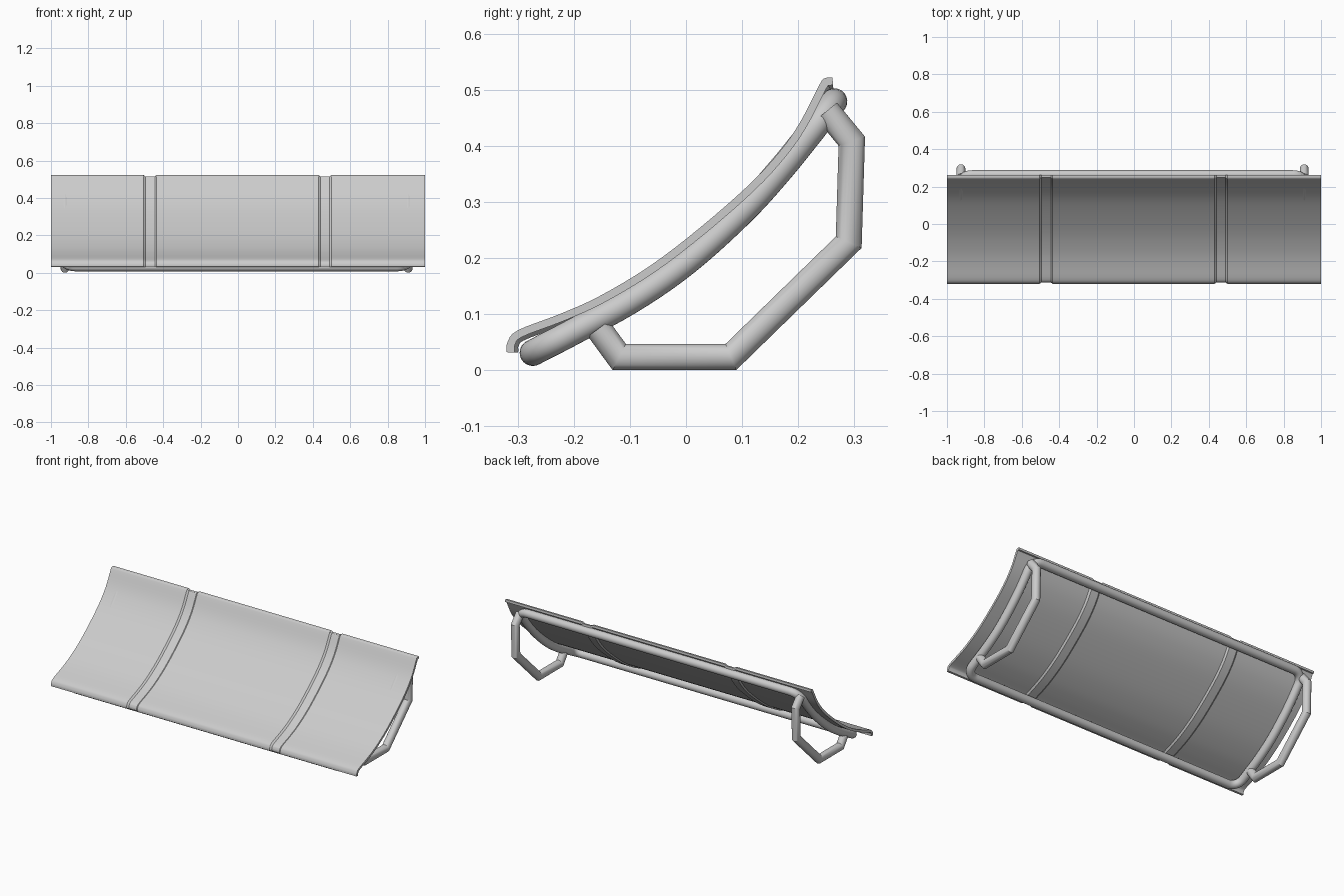
import bpy, bmesh, math
from mathutils import Vector

if "Cube" in bpy.data.objects:
    bpy.data.objects.remove(bpy.data.objects["Cube"])

R = 0.0235        # tube radius
SIDE = 0.9175     # distance of side tubes from frame centre
SHIFT = -0.0075   # the frame sits slightly off centre


def spline(pts, n):
    """Catmull-Rom samples through 2D points."""
    p = [Vector(q) for q in pts]
    p = [2 * p[0] - p[1]] + p + [2 * p[-1] - p[-2]]
    out = []
    for a, b, c, d in zip(p, p[1:], p[2:], p[3:]):
        for k in range(n):
            t = k / n
            out.append(0.5 * (2 * b + (c - a) * t + (2 * a - 5 * b + 4 * c - d) * t * t
                              + (3 * b - a - 3 * c + d) * t ** 3))
    return out + [p[-2]]


def finish(bm, name, angle=30):
    bmesh.ops.recalc_face_normals(bm, faces=bm.faces)
    me = bpy.data.meshes.new(name)
    bm.to_mesh(me)
    bm.free()
    ob = bpy.data.objects.new(name, me)
    bpy.context.collection.objects.link(ob)
    bpy.context.view_layer.objects.active = ob
    ob.select_set(True)
    bpy.ops.object.shade_smooth_by_angle(angle=math.radians(angle))
    ob.select_set(False)
    return ob


def tube(path, name, caps, sides=24):
    """Round tube with mitred joints, mirrored across x."""
    path = [Vector(p) for p in path]
    segs = [(b - a).normalized() for a, b in zip(path, path[1:])]
    d = segs[0]
    u = d.orthogonal().normalized()
    v = d.cross(u)
    ring = [path[0] + R * (math.cos(a) * u + math.sin(a) * v)
            for a in (2 * math.pi * k / sides for k in range(sides))]
    bm = bmesh.new()
    rings = [[bm.verts.new(c) for c in ring]]
    for i, d in enumerate(segs):
        q = path[i + 1]
        n = d + segs[i + 1] if i + 1 < len(segs) else d
        ring = [c + d * ((q - c).dot(n) / d.dot(n)) for c in ring]
        rings.append([bm.verts.new(c) for c in ring])
    for a, b in zip(rings, rings[1:]):
        for k in range(sides):
            j = (k + 1) % sides
            bm.faces.new((a[k], a[j], b[j], b[k]))
    if caps:
        bm.faces.new(rings[0])
        bm.faces.new(rings[-1])
    else:
        # keep normals outward on the open half before mirroring
        bmesh.ops.recalc_face_normals(bm, faces=bm.faces)
    ob = finish(bm, name)
    ob.location.x = SHIFT
    m = ob.modifiers.new("mirror", 'MIRROR')
    m.use_clip = True
    return ob


# curved backrest sheet with two shallow pressed grooves
prof = spline([(-.32, .032), (-.318, .05), (-.30, .071), (-.225, .1), (-.154, .132),
               (-.064, .186), (.025, .254), (.114, .332), (.168, .391), (.204, .443),
               (.238, .509), (.247, .520), (.261, .522)], 4)
normals = []
for i in range(len(prof)):
    t = (prof[min(i + 1, len(prof) - 1)] - prof[max(i - 1, 0)]).normalized()
    normals.append(Vector((t.y, -t.x)))
THICK, DEPTH = 0.014, 0.007
stations = [(-1, 0), (-.505, 0), (-.495, DEPTH), (-.445, DEPTH), (-.435, 0),
            (.43, 0), (.44, DEPTH), (.49, DEPTH), (.50, 0), (1, 0)]
bm = bmesh.new()
loops = []
for x, dep in stations:
    top = [p + n * dep for p, n in zip(prof, normals)]
    low = [p + n * (dep + THICK) for p, n in zip(prof, normals)]
    loops.append([bm.verts.new((x, p.x, p.y)) for p in top + low[::-1]])
for a, b in zip(loops, loops[1:]):
    for k in range(len(a)):
        j = (k + 1) % len(a)
        bm.faces.new((a[k], a[j], b[j], b[k]))
for lp in (loops[0], loops[-1]):
    m = len(lp)
    for k in range(m // 2 - 1):
        bm.faces.new((lp[k], lp[k + 1], lp[m - 2 - k], lp[m - 1 - k]))
finish(bm, "backrest_sheet")

# rounded rectangular support frame, bent to follow the sheet
low, high = Vector((-.273, .031)), Vector((.264, .479))
d_low, d_high = Vector((.89, .455)), Vector((-.6, -.8))
C = 0.06
side = spline([low + d_low * C, (-.10, .123), (0, .192), (.10, .282), (.17, .359),
               high + d_high * C], 5)


def corner(p, d):
    return [(SIDE - C + C * math.sin(a), *(p + d * C * (1 - math.cos(a))))
            for a in (math.pi / 2 * k / 7 for k in range(7))]


frame = [(0, *low)] + corner(low, d_low) + [(SIDE, *p) for p in side]
frame += corner(high, d_high)[::-1] + [(0, *high)]
tube(frame, "support_frame", False)

# bent legs under each end of the frame
leg = [(.251, .462), (.2955, .408), (.29, .228), (.08, R), (-.119, R), (-.156, .074)]
tube([(SIDE, y, z) for y, z in leg], "side_legs", True)
